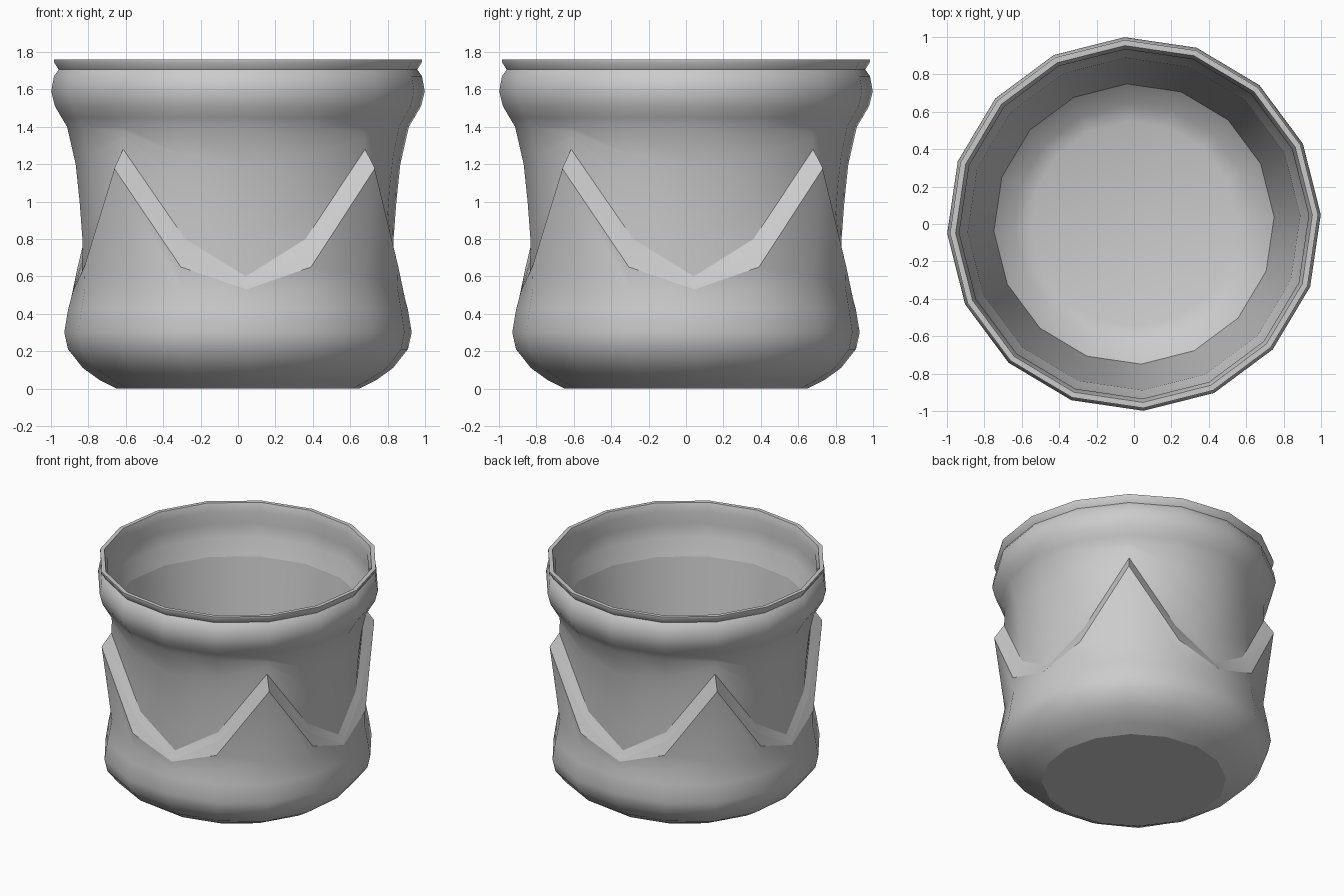
import bpy, bmesh, math

if "Cube" in bpy.data.objects:
    bpy.data.objects.remove(bpy.data.objects["Cube"])

N = 16
START = math.radians(-90 + 2.9)


def body_radius(z):
    # outer waist profile between the petals and the upper roll
    pts = [(0.55, 0.835), (0.68, 0.825), (0.85, 0.832), (1.0, 0.846), (1.2, 0.868), (1.4, 0.91)]
    for (z0, r0), (z1, r1) in zip(pts, pts[1:]):
        if z <= z1:
            return r0 + (r1 - r0) * max(0, (z - z0) / (z1 - z0))
    return pts[-1][1]


# (radius, height): inside surface from floor up, then rim and upper roll
INSIDE = [(0.55, 0.09), (0.64, 0.12), (0.75, 0.22), (0.82, 0.80), (0.89, 1.37), (0.93, 1.50),
          (0.95, 1.60), (0.935, 1.70), (0.955, 1.76)]
RIM = [(0.985, 1.76), (0.985, 1.745), (0.96, 1.705), (0.985, 1.67), (1.0, 1.59),
       (0.98, 1.51), (0.945, 1.45), (0.915, 1.40)]

# petal edge and lower bulb, by position: valley, side, tip
PETAL = {
    0: [(0.835, 0.60), (0.875, 0.535), (0.88, 0.53), (0.892, 0.49), (0.91, 0.42)],
    1: [(0.843, 0.80), (0.868, 0.742), (0.91, 0.65), (0.905, 0.54), (0.925, 0.43)],
    2: [(0.916, 1.28), (0.982, 1.185), (0.985, 1.175), (0.912, 0.60), (0.945, 0.43)],
}
BULB = {0: 0.93, 1: 0.945, 2: 0.965}
BODY_ROWS = 4
# rows whose edges stay crisp: inner wall ends, petal edges, base
P1 = len(INSIDE) + len(RIM) + BODY_ROWS - 1
CRISP = {2, 4, P1, P1 + 1, P1 + 2}


def column(k):
    kind = (0, 1, 2, 1)[k % 4]
    pts = INSIDE + RIM
    r1, z1 = PETAL[kind][0]
    for i in range(1, BODY_ROWS):
        t = i / BODY_ROWS
        z = 1.4 + (z1 - 1.4) * t
        pts = pts + [(body_radius(z) + t * (r1 - body_radius(z1)), z)]
    b = BULB[kind]
    return pts + PETAL[kind] + [(b, 0.30), (b - 0.02, 0.21), (b - 0.10, 0.11), (0.74, 0.045), (0.65, 0.0)]


bm = bmesh.new()
cols = []
for k in range(N):
    a = START + k * math.tau / N
    cols.append([bm.verts.new((r * math.cos(a), r * math.sin(a), z)) for r, z in column(k)])
for k in range(N):
    c, d = cols[k], cols[(k + 1) % N]
    for i in range(len(c) - 1):
        bm.faces.new((c[i], d[i], d[i + 1], c[i + 1]))
# inside floor and base
bm.faces.new([c[0] for c in cols])
bm.faces.new([c[-1] for c in reversed(cols)])
bmesh.ops.recalc_face_normals(bm, faces=bm.faces)
bm.verts.index_update()
last = len(cols[0]) - 1
crisp = {frozenset((cols[k][i].index, cols[(k + 1) % N][i].index))
         for k in range(N) for i in CRISP | {last}}

mesh = bpy.data.meshes.new("petal_pot")
bm.to_mesh(mesh)
bm.free()
pot = bpy.data.objects.new("petal_pot", mesh)
bpy.context.collection.objects.link(pot)
bpy.context.view_layer.objects.active = pot
pot.select_set(True)
bpy.ops.object.shade_smooth_by_angle(angle=math.radians(50))
for e in mesh.edges:
    if frozenset(e.vertices) in crisp:
        e.use_edge_sharp = True
